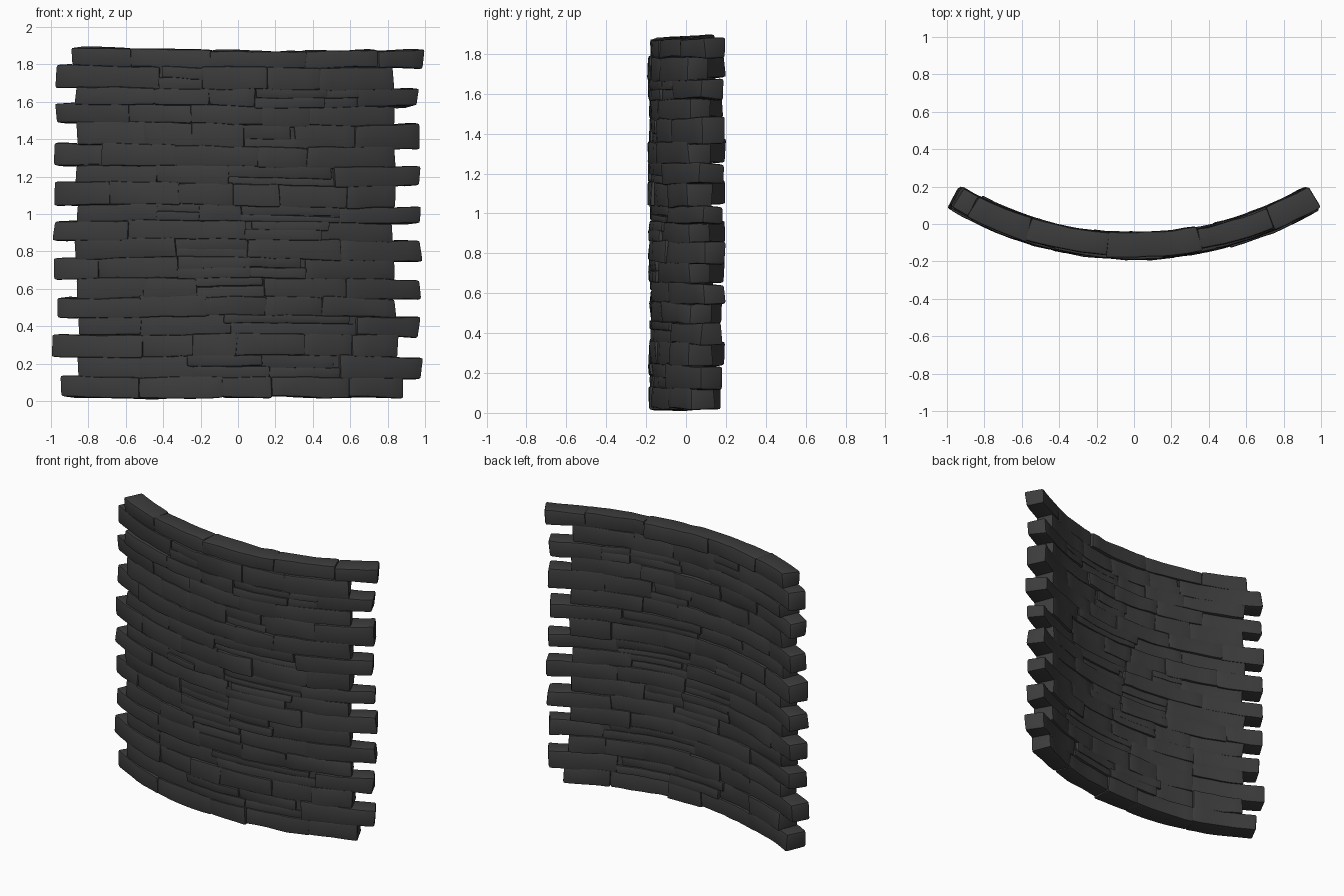
import bpy, bmesh, math, random
from mathutils import Vector, noise

if "Cube" in bpy.data.objects:
    bpy.data.objects.remove(bpy.data.objects["Cube"])
rng = random.Random(7)

RADIUS = 1.866          # arc of the wall's middle line
CENTRE_Y = RADIUS - 0.118
HALF = 0.062            # half the wall thickness
OUTER = RADIUS + HALF

stone = bpy.data.materials.new("dark_stone")
stone.use_nodes = True
stone.diffuse_color = (0.045, 0.045, 0.045, 1)
bsdf = stone.node_tree.nodes["Principled BSDF"]
bsdf.inputs["Base Color"].default_value = stone.diffuse_color
bsdf.inputs["Roughness"].default_value = 0.9


def bend(x, depth, z):
    """Place a point of the flat wall on the arc; x is measured on the front face."""
    a = math.asin(x / OUTER)
    r = RADIUS - depth
    return Vector((r * math.sin(a), CENTRE_Y - r * math.cos(a), z))


def add_block(bm, x0, x1, z0, z1, front, back, bevel, rough):
    """Rounded, slightly crooked stone, cut along its length so it can bend."""
    part = bmesh.new()
    bmesh.ops.create_cube(part, size=1)
    for v in part.verts:
        sx, sy, sz = v.co
        v.co = ((x0 + x1) / 2 + sx * (x1 - x0) + rng.uniform(-1, 1) * rough,
                front if sy < 0 else back,
                (z0 + z1) / 2 + sz * (z1 - z0) + rng.uniform(-1, 1) * rough)
        v.co.y += rng.uniform(-1, 1) * rough
    if bevel:
        bmesh.ops.bevel(part, geom=part.edges[:], offset=bevel, segments=2,
                        profile=0.6, affect='EDGES')
    cuts = max(1, round((x1 - x0) / 0.07))
    for i in range(1, cuts):
        bmesh.ops.bisect_plane(part, geom=part.verts[:] + part.edges[:] + part.faces[:],
                               plane_co=(x0 + (x1 - x0) * i / cuts, 0, 0),
                               plane_no=(1, 0, 0))
    for v in part.verts:
        n = noise.noise_vector(v.co * 9) * rough
        x, depth, z = v.co + n
        z += 0.006 * math.sin(3.2 * x + 2.5 * z) - 0.006 * x
        v.co = bend(x, depth, z)
    bmesh.ops.recalc_face_normals(part, faces=part.faces[:])
    mesh = bpy.data.meshes.new("block")
    part.to_mesh(mesh)
    part.free()
    bm.from_mesh(mesh)
    bpy.data.meshes.remove(mesh)


def finish(bm, name):
    mesh = bpy.data.meshes.new(name)
    bm.to_mesh(mesh)
    bm.free()
    mesh.materials.append(stone)
    obj = bpy.data.objects.new(name, mesh)
    bpy.context.collection.objects.link(obj)
    bpy.ops.object.select_all(action='DESELECT')
    obj.select_set(True)
    bpy.context.view_layer.objects.active = obj
    bpy.ops.object.shade_smooth_by_angle(angle=math.radians(40))


# Height of each joint between courses
joints = [0.02, 0.125, 0.24, 0.355, 0.455, 0.555, 0.655, 0.765, 0.865, 0.96,
          1.045, 1.16, 1.255, 1.36, 1.48, 1.58, 1.67, 1.785, 1.875]
courses = len(joints) - 1

# Mortar core behind the stones
core = bmesh.new()
add_block(core, -0.83, 0.81, 0.05, 1.84, -HALF + 0.014, HALF - 0.014, 0, 0)
finish(core, "wall_core")

# Courses of stones, with alternate ends left standing out as toothing
for row in range(courses):
    z0, z1 = joints[row], joints[row + 1]
    left_out = row % 2 == 0
    x0 = -0.975 if left_out else -0.865
    x1 = 0.835 if left_out else 0.97
    if row == 0:
        x0, x1 = -0.93, 0.89
    elif row == courses - 1:
        x0, x1 = -0.89, 0.985
    x0 += rng.uniform(-0.015, 0.01)
    x1 += rng.uniform(-0.01, 0.015)

    # Uneven stone lengths
    weights = [rng.uniform(0.6, 1.5) for _ in range(rng.choice((4, 5, 5, 6)))]
    ends = [x0]
    for w in weights:
        ends.append(ends[-1] + (x1 - x0) * w / sum(weights))

    bm = bmesh.new()
    for i, (a, b) in enumerate(zip(ends, ends[1:])):
        inner = 0 < i < len(weights) - 1 and 0 < row < courses - 1
        front = -HALF + rng.uniform(-0.010, 0.008)
        back = HALF + rng.uniform(-0.008, 0.010)
        if inner and rng.random() < 0.3:
            # Two thin stones stacked in one course
            mid = z0 + (z1 - z0) * rng.uniform(0.4, 0.6)
            add_block(bm, a - 0.004, b + 0.004, z0 - 0.004, mid + 0.002,
                      front, back, 0.010, 0.005)
            shift = rng.uniform(-0.05, 0.05)
            add_block(bm, a - 0.004 + shift, b + 0.004 + shift, mid - 0.002, z1 + 0.004,
                      front + rng.uniform(-0.008, 0.008), back, 0.010, 0.005)
        else:
            add_block(bm, a - 0.004, b + 0.004, z0 - 0.004, z1 + 0.004,
                      front, back, 0.014, 0.007)
    finish(bm, f"stone_course_{row + 1}")
